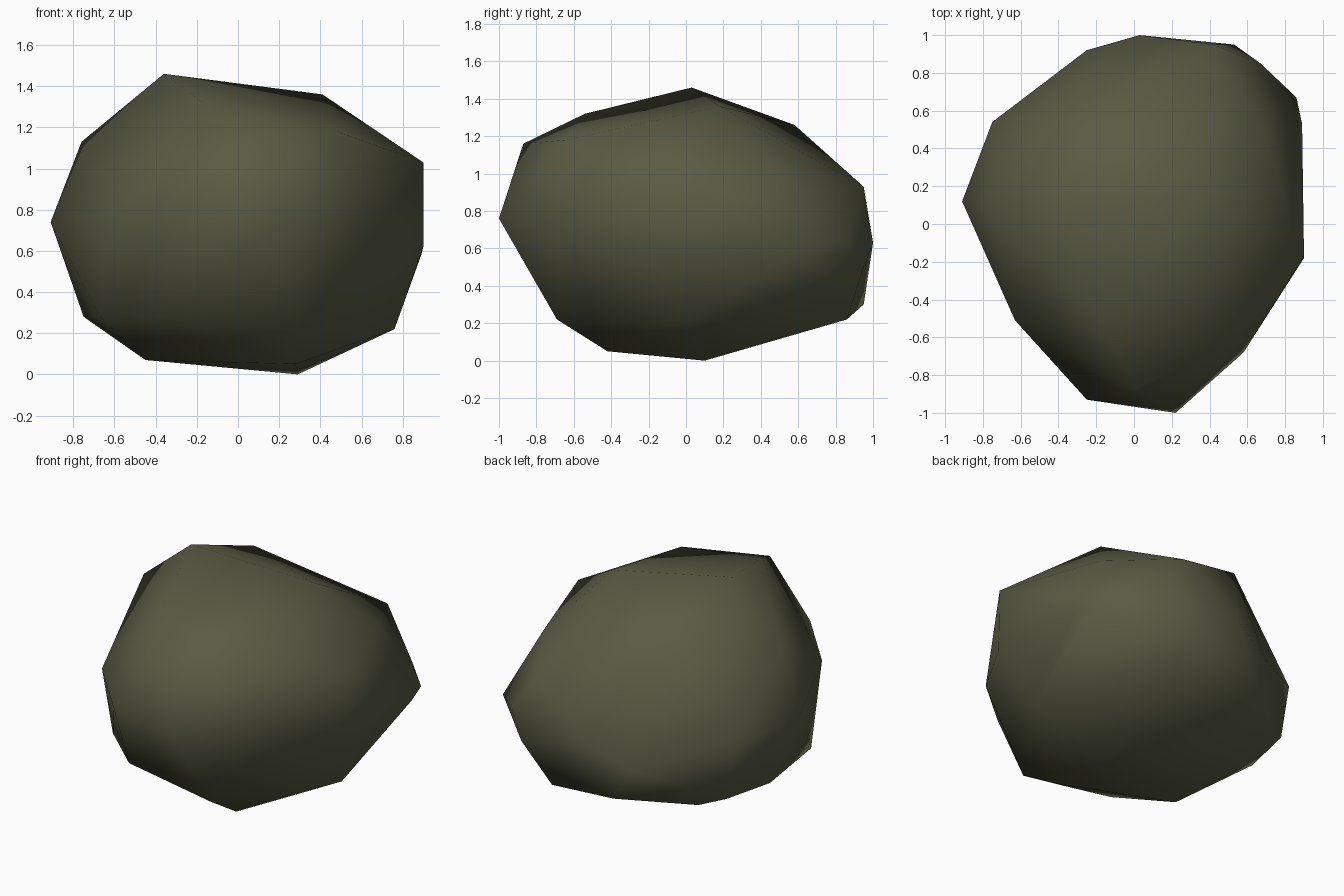
import bpy
import bmesh

# Remove only the default cube
default_cube = bpy.data.objects.get("Cube")
if default_cube is not None:
    bpy.data.objects.remove(default_cube, do_unlink=True)


def make_material(name, color):
    """Create one flat colour for viewport and render."""
    material = bpy.data.materials.new(name)
    material.use_nodes = True
    material.diffuse_color = color
    shader = next(node for node in material.node_tree.nodes
                  if node.type == "BSDF_PRINCIPLED")
    shader.inputs["Base Color"].default_value = color
    shader.inputs["Roughness"].default_value = 0.9
    return material


def make_hull(name, corner_groups, material):
    """Wrap a tight skin around the corner points and shade it smooth."""
    mesh = bpy.data.meshes.new(name)
    shape = bmesh.new()
    for group in corner_groups:
        for corner in group:
            shape.verts.new(corner)
    bmesh.ops.convex_hull(shape, input=shape.verts[:],
                          use_existing_faces=False)
    # Drop corners that ended up inside the skin
    loose = [vert for vert in shape.verts if not vert.link_faces]
    bmesh.ops.delete(shape, geom=loose, context="VERTS")
    bmesh.ops.recalc_face_normals(shape, faces=shape.faces[:])
    for face in shape.faces:
        face.smooth = True
    shape.to_mesh(mesh)
    shape.free()
    mesh.materials.append(material)
    boulder = bpy.data.objects.new(name, mesh)
    bpy.context.collection.objects.link(boulder)
    return boulder


# Underside corners
base = [
    (.29, .1, 0), (-.45, -.15, .07), (.28, -.42, .05), (.28, -.69, .22),
    (-.35, -.63, .28), (.76, -.01, .22), (.37, .86, .22), (-.53, .63, .24),
]

# Lower flank corners
lower_flank = [
    (-.67, -.34, .28), (-.75, .2, .28), (-.68, .55, .29),
    (-.14, .95, .3), (-.25, .92, .5),
]

# Widest corners around the waist
waist = [
    (-.91, .12, .74), (-.63, -.51, .78), (-.25, -.93, .78), (.22, -1, .76),
    (.58, -.68, .72), (.9, -.18, .62), (.89, .53, .58), (.86, .67, .61),
    (.67, .85, .65), (.53, .95, .5), (.03, 1, .63), (-.75, .54, .67),
]

# Shoulder corners
shoulder = [
    (.42, .95, .93), (.68, .5, 1.02), (.9, -.17, 1.03),
    (.48, -.64, 1.18), (0, -.87, 1.16), (-.76, .11, 1.13),
]

# Crown corners
crown = [
    (-.36, .03, 1.46), (.41, .18, 1.36), (-.17, -.54, 1.32),
    (-.29, .58, 1.26),
]

olive_stone = make_material("dark_olive_stone", (.1, .105, .057, 1))
make_hull("boulder", [base, lower_flank, waist, shoulder, crown], olive_stone)
